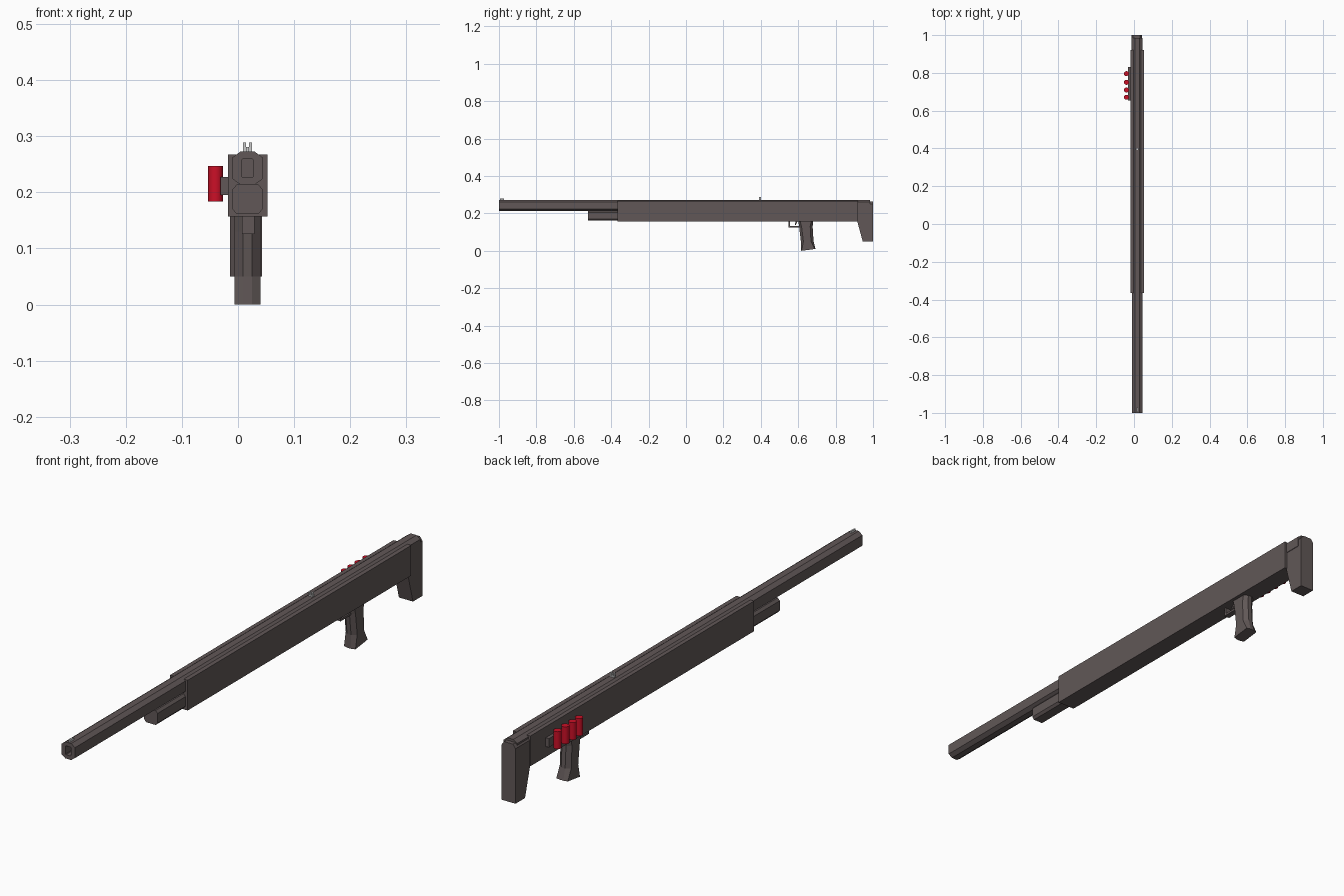
import bpy, bmesh

if "Cube" in bpy.data.objects:
    bpy.data.objects.remove(bpy.data.objects["Cube"])

CX = 0.017  # centre line of the gun; the shells hang off its left side


def material(name, rgb):
    m = bpy.data.materials.new(name)
    m.diffuse_color = (*rgb, 1)
    m.use_nodes = True
    m.node_tree.nodes["Principled BSDF"].inputs["Base Color"].default_value = m.diffuse_color
    return m


DARK = material("dark_metal", (0.12, 0.097, 0.096))
RED = material("red_shell", (0.6, 0.005, 0.02))


def loft(name, rings, mat=DARK):
    """Skin equal-length rings of points and cap both ends."""
    bm = bmesh.new()
    vs = [[bm.verts.new(p) for p in r] for r in rings]
    n = len(vs[0])
    for a, b in zip(vs, vs[1:]):
        for i in range(n):
            j = (i + 1) % n
            bm.faces.new((a[i], a[j], b[j], b[i]))
    bm.faces.new(vs[0])
    bm.faces.new(vs[-1])
    bmesh.ops.recalc_face_normals(bm, faces=bm.faces)
    me = bpy.data.meshes.new(name)
    bm.to_mesh(me)
    bm.free()
    ob = bpy.data.objects.new(name, me)
    bpy.context.collection.objects.link(ob)
    if mat:
        me.materials.append(mat)
    return ob


def octagon(hw, hh, cw, ch):
    """Rectangle of half size hw, hh with corners cut by cw, ch."""
    a, b = hw - cw, hh - ch
    return [(a, hh), (hw, b), (hw, -b), (a, -hh), (-a, -hh), (-hw, -b), (-hw, b), (-a, hh)]


def oct_y(y, zc, *size):
    return [(CX + u, y, zc + v) for u, v in octagon(*size)]


def box(name, x, y, z, mat=DARK):
    corners = [(0, 0), (1, 0), (1, 1), (0, 1)]
    return loft(name, [[(x[i], yy, z[j]) for i, j in corners] for yy in y], mat)


# Receiver body
box("body", (-0.018, 0.053), (-0.365, 0.92), (0.157, 0.267))

# Barrel running the full length, with a recessed bore
outer, bore = (0.027, 0.030, 0.015, 0.011), (0.011, 0.016, 0.002, 0.002)
loft("barrel", [oct_y(0.985, 0.243, *outer), oct_y(-1.0, 0.243, *outer),
                oct_y(-1.0, 0.243, *bore), oct_y(-0.93, 0.243, *bore)])

# Magazine tube under the barrel
tube = (0.027, 0.0265, 0.008, 0.009)
loft("magazine_tube", [oct_y(y, 0.1875, *tube) for y in (-0.525, -0.36)])

# Butt stock: side profile with the top edges cut
profile = [(0.91, 0.25), (0.915, 0.16), (0.945, 0.05), (1.0, 0.05), (1.0, 0.25)]
loft("stock", [[(x, y, z) for y, z in profile] for x in (-0.014, 0.0425)])
loft("stock_top", [[(CX - 0.003 + u, y, z) for u, z in
                    [(-0.028, 0.25), (0.0285, 0.25), (0.018, 0.264), (-0.018, 0.264)]]
                   for y in (0.91, 1.0)])

# Pistol grip: waisted octagon that flares to a squarer foot, bottom tilted
sections = [  # z, centre y, half depth, corner depth, tilt
    (0.160, 0.640, 0.040, 0.010, 0.0),
    (0.130, 0.641, 0.036, 0.013, 0.0),
    (0.050, 0.648, 0.034, 0.014, 0.0),
    (0.005, 0.653, 0.039, 0.004, 0.13)]
loft("pistol_grip", [[(CX + u, yc + v, z + tilt * v) for u, v in
                      octagon(0.023, hd, 0.015, cd)]
                     for z, yc, hd, cd, tilt in sections])

# Trigger guard and trigger
gx = (0.007, 0.029)
box("guard_post", gx, (0.548, 0.556), (0.127, 0.158))
box("guard_bar", gx, (0.548, 0.615), (0.126, 0.134))
loft("trigger", [[(x, y, z) for y, z in
                  [(0.585, 0.158), (0.596, 0.158), (0.588, 0.139), (0.583, 0.139)]]
                 for x in (0.014, 0.022)])

# Sights
box("rear_sight_base", (0.009, 0.025), (0.391, 0.401), (0.272, 0.278), None)
for side, x in (("left", 0.009), ("right", 0.020)):
    box("rear_sight_" + side, (x, x + 0.005), (0.391, 0.401), (0.272, 0.289), None)
box("front_sight", (0.014, 0.020), (-0.995, -0.972), (0.272, 0.281), None)

# Shell holder and four spare shells
box("shell_holder", (-0.031, -0.017), (0.655, 0.832), (0.195, 0.227))
for i, y in enumerate((0.671, 0.709, 0.750, 0.796)):
    bpy.ops.mesh.primitive_cylinder_add(vertices=16, radius=0.0133, depth=0.063,
                                        location=(-0.040, y, 0.2155))
    shell = bpy.context.object
    shell.name = f"shell_{i + 1}"
    shell.data.materials.append(RED)
    bpy.ops.object.shade_smooth_by_angle()
